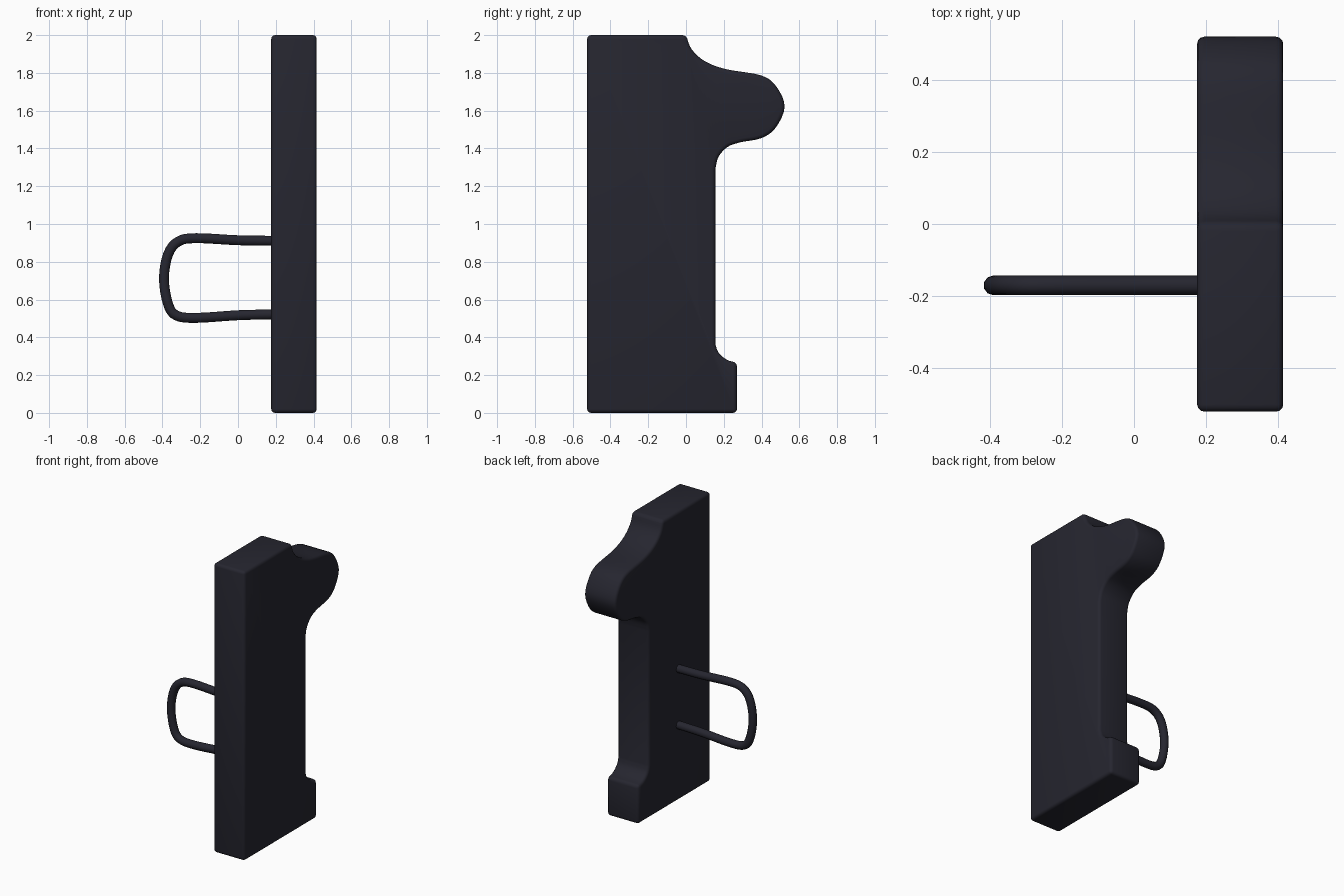
import bpy, bmesh
from mathutils import Vector

if "Cube" in bpy.data.objects:
    bpy.data.objects.remove(bpy.data.objects["Cube"])

dark = bpy.data.materials.new("dark charcoal")
dark.diffuse_color = (0.019, 0.019, 0.029, 1)
dark.use_nodes = True
dark.node_tree.nodes["Principled BSDF"].inputs["Base Color"].default_value = dark.diffuse_color


def smooth_run(pts, steps=4):
    """Catmull-Rom curve through the points, ends included."""
    p = [Vector(q) for q in pts]
    p = [2 * p[0] - p[1]] + p + [2 * p[-1] - p[-2]]
    out = []
    for i in range(1, len(p) - 2):
        a, b, c, d = p[i - 1:i + 3]
        for s in range(steps):
            t = s / steps
            out.append(0.5 * (2 * b + (c - a) * t + (2 * a - 5 * b + 4 * c - d) * t * t
                              + (3 * b - a - 3 * c + d) * t ** 3))
    return out + [p[-2]]


def finish(ob, angle):
    bpy.ops.object.select_all(action='DESELECT')
    ob.select_set(True)
    bpy.context.view_layer.objects.active = ob
    bpy.ops.object.convert(target='MESH')
    bpy.ops.object.shade_smooth_by_angle(angle=angle)


# Slab: side profile (y, z) extruded across x
foot_cove = smooth_run([(0.27, 0.265), (0.215, 0.282), (0.172, 0.32), (0.155, 0.365)])
nose = smooth_run([(0.155, 1.29), (0.172, 1.355), (0.22, 1.408), (0.29, 1.433),
                   (0.40, 1.455), (0.475, 1.51), (0.522, 1.62), (0.48, 1.725),
                   (0.40, 1.786), (0.21, 1.82), (0.10, 1.862), (0.03, 1.925), (0.0, 2.0)])
profile = [(-0.523, 0), (0.27, 0)] + foot_cove + nose + [(-0.523, 2.0)]

bm = bmesh.new()
face = bm.faces.new([bm.verts.new((0.176, p[0], p[1])) for p in profile])
ext = bmesh.ops.extrude_face_region(bm, geom=[face])
bmesh.ops.translate(bm, vec=(0.24, 0, 0),
                    verts=[g for g in ext["geom"] if isinstance(g, bmesh.types.BMVert)])
bmesh.ops.recalc_face_normals(bm, faces=bm.faces)
mesh = bpy.data.meshes.new("slab")
bm.to_mesh(mesh)
bm.free()
slab = bpy.data.objects.new("slab", mesh)
bpy.context.collection.objects.link(slab)
mesh.materials.append(dark)
bev = slab.modifiers.new("rounded edges", 'BEVEL')
bev.width = 0.02
bev.segments = 3
bev.limit_method = 'ANGLE'
bev.angle_limit = 0.7
bev.use_clamp_overlap = False
finish(slab, 0.7)

# Handle: bent rod standing out from the left face
path = smooth_run([(0.20, 0.911), (0.0, 0.914), (-0.22, 0.925), (-0.315, 0.908),
                   (-0.37, 0.84), (-0.392, 0.71), (-0.37, 0.575), (-0.325, 0.515),
                   (-0.22, 0.503), (0.0, 0.517), (0.20, 0.522)])
cu = bpy.data.curves.new("handle", 'CURVE')
cu.dimensions = '3D'
cu.bevel_depth = 0.0275
cu.bevel_resolution = 3
cu.use_fill_caps = True
sp = cu.splines.new('POLY')
sp.points.add(len(path) - 1)
for pt, q in zip(sp.points, path):
    pt.co = (q[0], -0.171, q[1], 1)
handle = bpy.data.objects.new("handle", cu)
bpy.context.collection.objects.link(handle)
cu.materials.append(dark)
finish(handle, 0.9)
